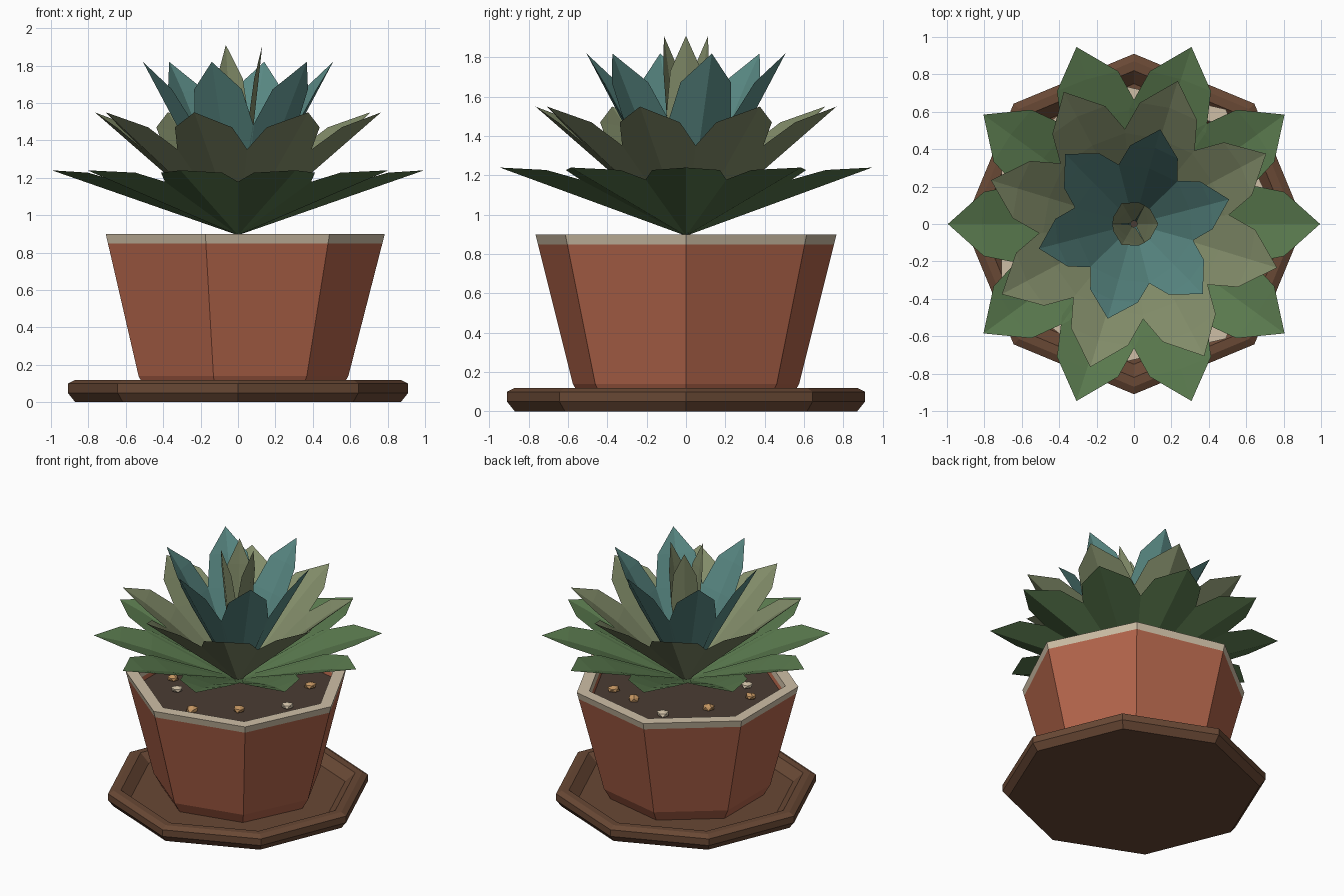
import bpy, bmesh, math, random
from mathutils import Matrix, Vector

if "Cube" in bpy.data.objects:
    bpy.data.objects.remove(bpy.data.objects["Cube"])

random.seed(4)


def material(name, rgb):
    m = bpy.data.materials.new(name)
    m.diffuse_color = (*rgb, 1)
    m.use_nodes = True
    m.node_tree.nodes["Principled BSDF"].inputs["Base Color"].default_value = m.diffuse_color
    return m


CLAY = material("clay", (0.45, 0.13, 0.07))
BROWN = material("brown", (0.14, 0.065, 0.035))
CREAM = material("cream", (0.62, 0.52, 0.38))
EARTH = material("earth", (0.07, 0.045, 0.033))
GREEN = material("green", (0.10, 0.19, 0.075))
OLIVE = material("olive", (0.22, 0.26, 0.14))
TEAL = material("teal", (0.10, 0.25, 0.23))
AMBER = material("amber", (0.55, 0.30, 0.12))


def finish(name, bm, mat):
    bmesh.ops.recalc_face_normals(bm, faces=bm.faces[:])
    me = bpy.data.meshes.new(name)
    bm.to_mesh(me)
    bm.free()
    me.materials.append(mat)
    ob = bpy.data.objects.new(name, me)
    bpy.context.collection.objects.link(ob)
    return ob


def lathe(name, profile, sides, mat, closed=False):
    """Faceted revolve; the first and last loops are capped unless closed."""
    bm = bmesh.new()
    loops = []
    for r, z in profile:
        loops.append([bm.verts.new((r * math.cos(2 * math.pi * i / sides),
                                    r * math.sin(2 * math.pi * i / sides), z))
                      for i in range(sides)])
    pairs = list(zip(loops, loops[1:]))
    if closed:
        pairs.append((loops[-1], loops[0]))
    else:
        bm.faces.new(loops[0])
        bm.faces.new(loops[-1])
    for a, b in pairs:
        for i in range(sides):
            j = (i + 1) % sides
            bm.faces.new((a[i], a[j], b[j], b[i]))
    return finish(name, bm, mat)


# Eight-sided saucer, seven-sided pot, rim and soil
lathe("saucer", [(.87, 0), (.91, .05), (.91, .10), (.87, .12), (.82, .12), (.75, .06)], 8, BROWN)
lathe("pot", [(.54, .055), (.59, .14), (.772, .85), (.69, .85), (.67, .76)], 7, CLAY)
lathe("pot_rim", [(.772, .85), (.785, .90), (.695, .90), (.69, .85)], 7, CREAM, True)
lathe("soil", [(.67, .77), (.682, .82)], 7, EARTH)


def leaf_tier(name, count, start, radius, top, width, mat):
    """Ring of pointed, cupped leaves with a keel underneath."""
    base = Vector((.02, 0, .90))
    tip = Vector((radius, 0, top))
    axis = tip - base
    up = Vector((-axis.z, 0, axis.x)).normalized()
    bm = bmesh.new()
    for k in range(count):
        rot = Matrix.Rotation(math.radians(start) + 2 * math.pi * k / count, 4, 'Z')
        rows = []
        for t, w in ((0, .18), (.60, 1), (.82, .80)):
            c, h = base + axis * t, w * width
            side = Vector((0, h, 0))
            pts = (c, c + side + up * .3 * h, c + up * .1 * h, c - side + up * .3 * h)
            rows.append([bm.verts.new(rot @ p) for p in pts])
        end = bm.verts.new(rot @ tip)
        bm.faces.new(rows[0])
        for i in range(4):
            j = (i + 1) % 4
            for a, b in zip(rows, rows[1:]):
                bm.faces.new((a[i], a[j], b[j], b[i]))
            bm.faces.new((rows[-1][i], rows[-1][j], end))
    return finish(name, bm, mat)


# Four rosette tiers, outermost first
leaf_tier("outer_leaves", 10, 0, .995, 1.24, .215, GREEN)
leaf_tier("middle_leaves", 8, 28, .80, 1.55, .20, OLIVE)
leaf_tier("inner_leaves", 6, 14.5, .525, 1.82, .165, TEAL)
leaf_tier("heart_leaves", 3, 0, .13, 1.91, .10, OLIVE)

# Pebbles on the soil: (across, toward viewer, material) seen from azimuth -55 degrees
pebbles = [(-.42, .03, CREAM), (-.315, .36, AMBER), (.01, .36, AMBER), (.34, .30, CREAM),
           (.50, -.03, AMBER), (.36, -.18, AMBER), (.16, -.43, CREAM),
           (-.16, -.33, AMBER), (-.45, -.15, AMBER)]
az = math.radians(-55)
for n, (u, d, mat) in enumerate(pebbles):
    bm = bmesh.new()
    bmesh.ops.create_icosphere(bm, subdivisions=1, radius=.045)
    for v in bm.verts:
        v.co *= random.uniform(.85, 1.1)
        v.co.z *= .6
    ob = finish(f"pebble_{n + 1}", bm, mat)
    ob.location = (d * math.cos(az) - u * math.sin(az), d * math.sin(az) + u * math.cos(az), .838)
    ob.rotation_euler.z = random.uniform(0, 6.28)
